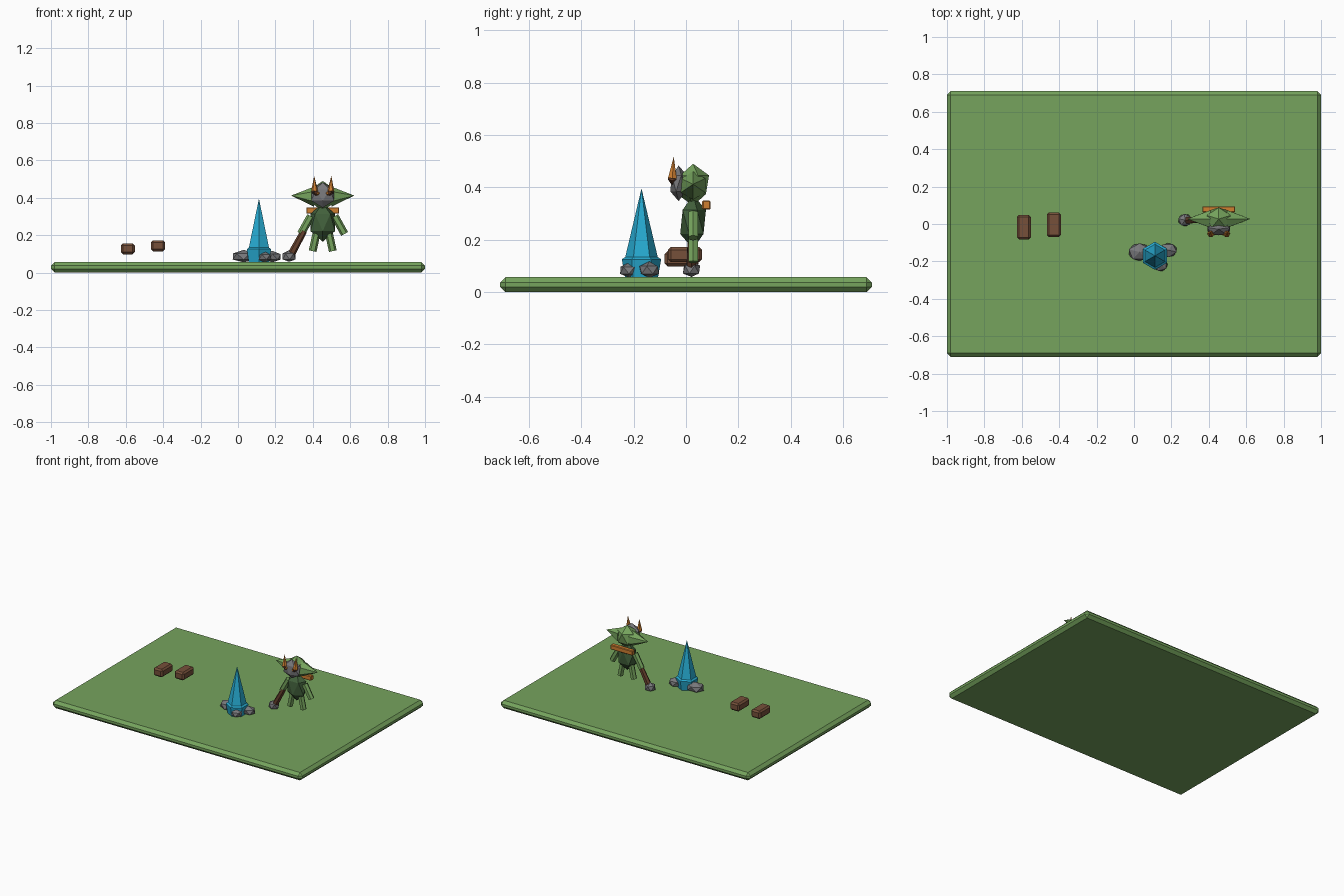
import bpy, bmesh, math
from mathutils import Vector, Matrix

if "Cube" in bpy.data.objects:
    bpy.data.objects.remove(bpy.data.objects["Cube"])


def material(name, rgb):
    m = bpy.data.materials.new(name)
    m.diffuse_color = (*rgb, 1)
    m.use_nodes = True
    m.node_tree.nodes["Principled BSDF"].inputs["Base Color"].default_value = m.diffuse_color
    return m


GRASS = material("grass_green", (0.18, 0.37, 0.11))
SKIN = material("skin_green", (0.18, 0.37, 0.11))
CLOTH = material("dark_green", (0.055, 0.12, 0.045))
STONE = material("stone_grey", (0.19, 0.19, 0.20))
ORANGE = material("orange", (0.62, 0.21, 0.03))
CRYSTAL = material("crystal_blue", (0.02, 0.40, 0.63))
WOOD = material("wood_brown", (0.18, 0.08, 0.042))
HANDLE = material("handle_brown", (0.13, 0.05, 0.025))


def finish(bm, name, mat):
    bmesh.ops.recalc_face_normals(bm, faces=bm.faces)
    me = bpy.data.meshes.new(name)
    bm.to_mesh(me)
    bm.free()
    me.materials.append(mat)
    ob = bpy.data.objects.new(name, me)
    bpy.context.collection.objects.link(ob)
    return ob


def box(name, centre, size, bevel, mat):
    bm = bmesh.new()
    bmesh.ops.create_cube(bm, size=1)
    bmesh.ops.scale(bm, vec=size, verts=bm.verts)
    if bevel:
        bmesh.ops.bevel(bm, geom=bm.edges[:], offset=bevel, segments=1,
                        profile=0.5, affect='EDGES')
    bmesh.ops.translate(bm, vec=centre, verts=bm.verts)
    return finish(bm, name, mat)


def ico(name, centre, radii, mat, turn=0.0, level=1, floor=None):
    bm = bmesh.new()
    bmesh.ops.create_icosphere(bm, subdivisions=level, radius=1,
                               matrix=Matrix.Rotation(turn, 4, 'Z'))
    bmesh.ops.scale(bm, vec=radii, verts=bm.verts)
    bmesh.ops.translate(bm, vec=centre, verts=bm.verts)
    if floor is not None:
        for v in bm.verts:
            v.co.z = max(v.co.z, floor)
    return finish(bm, name, mat)


def rod(name, a, b, r1, r2, mat, sides=6):
    """Tapered prism from point a to point b."""
    a, b = Vector(a), Vector(b)
    d = b - a
    bm = bmesh.new()
    bmesh.ops.create_cone(bm, cap_ends=True, segments=sides, radius1=r1,
                          radius2=r2, depth=d.length)
    rot = d.to_track_quat('Z', 'Y').to_matrix().to_4x4()
    bmesh.ops.transform(bm, matrix=Matrix.Translation((a + b) / 2) @ rot,
                        verts=bm.verts)
    bmesh.ops.remove_doubles(bm, verts=bm.verts, dist=1e-5)
    return finish(bm, name, mat)


# Ground slab
box("ground_slab", (0, 0, 0.0285), (2, 1.42, 0.057), 0.02, GRASS)

# Floating wooden blocks
box("wood_block_left", (-0.589, -0.017, 0.127), (0.074, 0.13, 0.058), 0.011, WOOD)
box("wood_block_right", (-0.428, -0.004, 0.143), (0.076, 0.13, 0.058), 0.011, WOOD)

# Crystal: flared hexagonal collar and a tall spike
bm = bmesh.new()
rings = []
for r, z in ((0.062, 0.05), (0.075, 0.125), (0.062, 0.134)):
    rings.append([bm.verts.new((0.112 + r * math.sin(k * math.pi / 3),
                                -0.17 + r * math.cos(k * math.pi / 3), z))
                  for k in range(6)])
tip = bm.verts.new((0.112, -0.17, 0.396))
bm.faces.new(rings[0])
for k in range(6):
    n = (k + 1) % 6
    for lo, hi in zip(rings, rings[1:]):
        bm.faces.new((lo[k], lo[n], hi[n], hi[k]))
    bm.faces.new((rings[2][k], rings[2][n], tip))
finish(bm, "crystal", CRYSTAL)

# Rocks around the crystal
ico("rock_left", (0.03, -0.15, 0.086), (0.068, 0.052, 0.036), STONE, 0.3, floor=0.055)
ico("rock_right", (0.183, -0.14, 0.084), (0.052, 0.042, 0.033), STONE, 1.0, floor=0.055)
ico("rock_front", (0.142, -0.217, 0.083), (0.042, 0.040, 0.030), STONE, 0.6, floor=0.055)

# Creature: torso and head
CX, CY = 0.453, 0.027
ico("torso", (CX, CY, 0.268), (0.077, 0.055, 0.103), CLOTH, math.pi / 10)
ico("head", (CX, CY, 0.41), (0.075, 0.068, 0.08), SKIN, math.pi / 10)

# Mask on the front of the head
ico("mask", (CX, -0.028, 0.415), (0.072, 0.036, 0.068), STONE, math.pi / 10)

# Bar carried across the back
box("back_bar", (CX, 0.078, 0.332), (0.176, 0.032, 0.034), 0.004, ORANGE)

# Mirrored parts
for side, s in (("left", -1), ("right", 1)):
    rod(f"ear_{side}", (CX + s * 0.045, CY, 0.407), (CX + s * 0.169, CY, 0.412),
        0.054, 0, SKIN, 6)
    rod(f"horn_{side}", (CX + s * 0.043, -0.052, 0.435),
        (CX + s * 0.046, -0.047, 0.517), 0.019, 0, ORANGE, 6)
    rod(f"horn_root_{side}", (CX + s * 0.030, -0.05, 0.415),
        (CX + s * 0.043, -0.052, 0.436), 0.008, 0.019, HANDLE, 6)
    rod(f"arm_{side}", (CX + s * 0.064, CY, 0.302), (CX + s * 0.117, CY, 0.207),
        0.021, 0.021, SKIN, 6)
    rod(f"leg_{side}", (CX + s * 0.030, CY, 0.225), (CX + s * 0.054, CY, 0.115),
        0.021, 0.021, SKIN, 6)
    ico(f"eye_{side}", (CX + s * 0.027, -0.054, 0.424), (0.011, 0.009, 0.011), ORANGE)

# Club held in one hand
rod("club_handle", (0.278, 0.02, 0.085), (0.352, 0.022, 0.222), 0.021, 0.017, HANDLE, 6)
ico("club_head", (0.273, 0.021, 0.086), (0.041, 0.037, 0.034), STONE, 0.4, floor=0.058)
